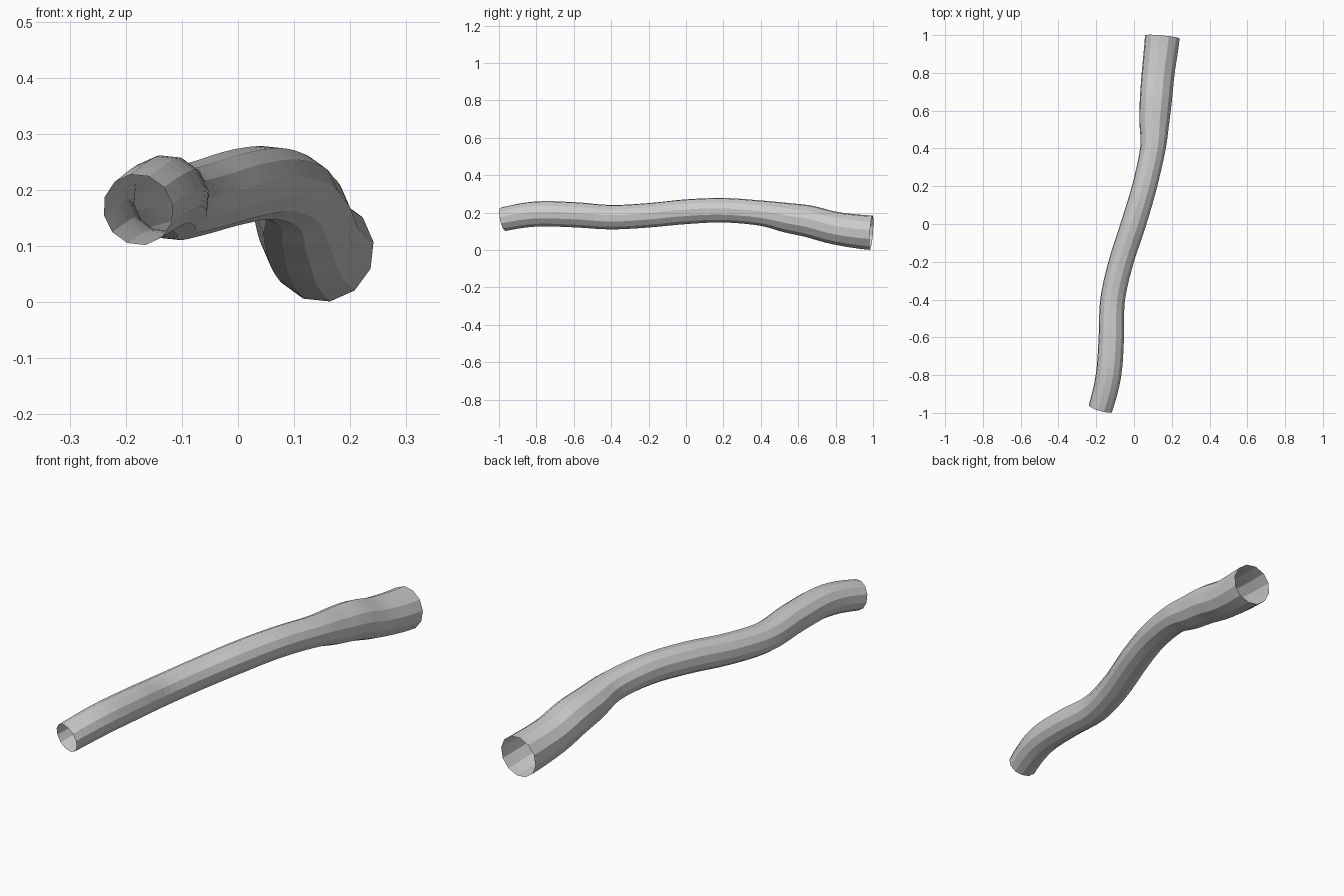
import bpy, bmesh, math
from mathutils import Vector

if "Cube" in bpy.data.objects:
    bpy.data.objects.remove(bpy.data.objects["Cube"])

SIDES = 12
STEPS = 5          # rings between neighbouring control points
TWIST = math.radians(9)

# Centre line control points: x, y, z, radius
PATH = [
    (-0.178, -0.977, 0.165, 0.065),
    (-0.135, -0.80, 0.193, 0.068),
    (-0.120, -0.60, 0.189, 0.068),
    (-0.113, -0.40, 0.176, 0.066),
    (-0.068, -0.20, 0.186, 0.066),
    (-0.003, 0.00, 0.205, 0.067),
    (0.056, 0.20, 0.213, 0.066),
    (0.100, 0.40, 0.198, 0.068),
    (0.108, 0.54, 0.173, 0.080),
    (0.116, 0.66, 0.153, 0.086),
    (0.128, 0.80, 0.117, 0.088),
    (0.150, 0.991, 0.093, 0.093),
]


def spline(p0, p1, p2, p3, t):
    """Catmull-Rom position between p1 and p2."""
    return 0.5 * (2 * p1 + (p2 - p0) * t + (2 * p0 - 5 * p1 + 4 * p2 - p3) * t * t
                  + (3 * p1 - p0 - 3 * p2 + p3) * t ** 3)


# Sample the centre line, with guide points steering the two open ends
pts = [Vector(p) for p in PATH]
pts = [Vector((-0.245, -1.16, 0.115, 0.062))] + pts + [Vector((0.158, 1.18, 0.093, 0.093))]
samples = []
for i in range(1, len(pts) - 2):
    for k in range(STEPS):
        samples.append(spline(*pts[i - 1:i + 3], k / STEPS))
samples.append(pts[-2])

# Sweep the twelve-sided ring along the line
bm = bmesh.new()
rings = []
for i, s in enumerate(samples):
    a, b = samples[max(i - 1, 0)], samples[min(i + 1, len(samples) - 1)]
    tangent = (b - a).to_3d().normalized()
    side = tangent.cross(Vector((0, 0, 1))).normalized()
    up = side.cross(tangent)
    ring = []
    for j in range(SIDES):
        ang = TWIST + math.tau * j / SIDES
        ring.append(bm.verts.new(s.to_3d() + s.w * (side * math.cos(ang) + up * math.sin(ang))))
    rings.append(ring)
for r0, r1 in zip(rings, rings[1:]):
    for j in range(SIDES):
        n = (j + 1) % SIDES
        bm.faces.new((r0[j], r0[n], r1[n], r1[j]))
bmesh.ops.recalc_face_normals(bm, faces=bm.faces)

mesh = bpy.data.meshes.new("bent_pipe")
bm.to_mesh(mesh)
bm.free()
pipe = bpy.data.objects.new("bent_pipe", mesh)
bpy.context.collection.objects.link(pipe)

# Plain grey finish
grey = bpy.data.materials.new("light_grey")
grey.diffuse_color = (0.6, 0.6, 0.6, 1)
grey.use_nodes = True
grey.node_tree.nodes["Principled BSDF"].inputs["Base Color"].default_value = grey.diffuse_color
mesh.materials.append(grey)
